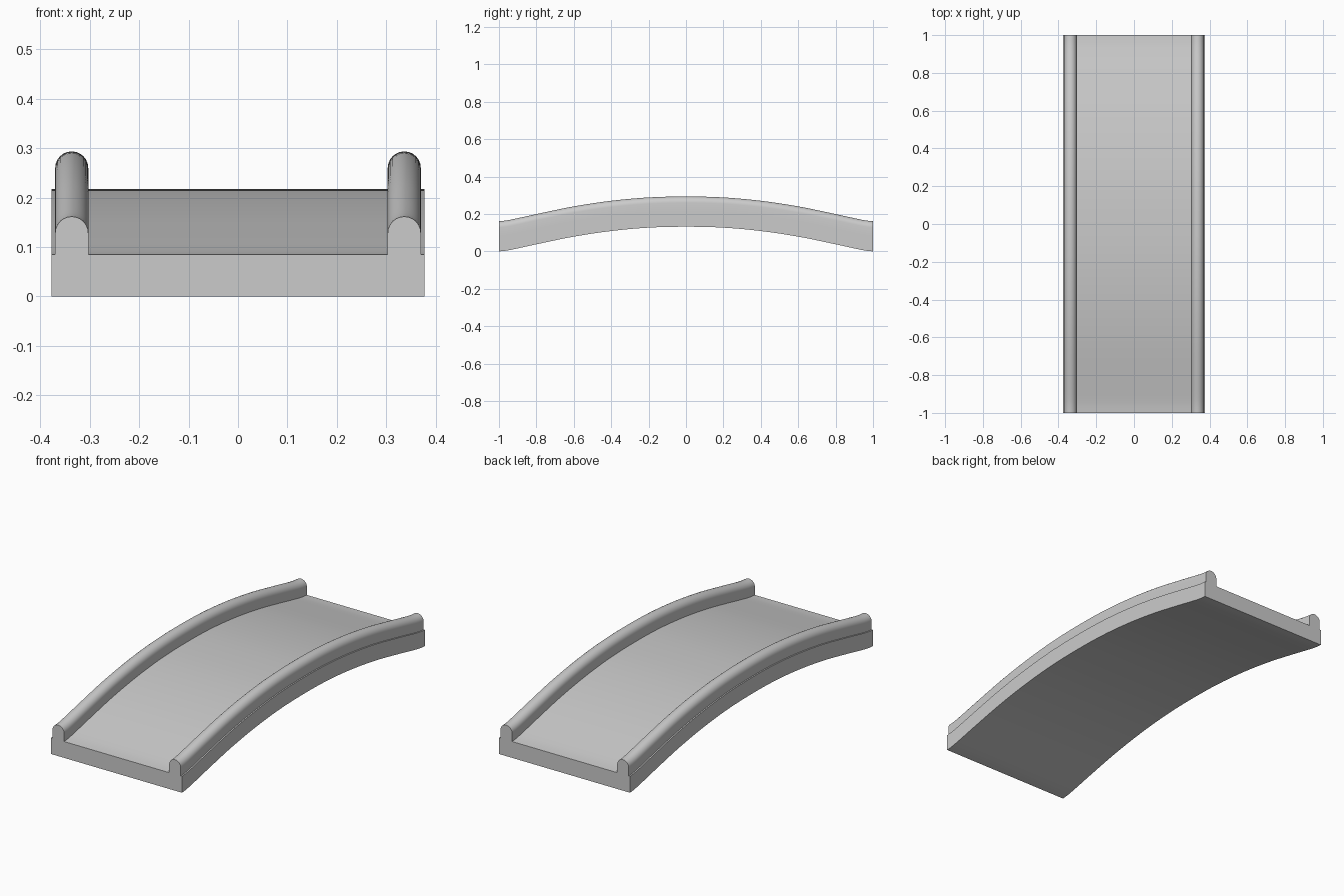
import bpy, bmesh, math

if "Cube" in bpy.data.objects:
    bpy.data.objects.remove(bpy.data.objects["Cube"])

# Arch of the walkway: (distance from middle, rise)
ARCH = [(0, .133), (.2, .128), (.4, .110), (.6, .080), (.8, .039),
        (.9, .017), (.96, .005), (1, 0.001)]


def rise(y):
    """Smooth (Hermite) interpolation of the arch points."""
    y = abs(y)
    pts = [(-ARCH[1][0], ARCH[1][1])] + ARCH + [(1.04, 0.0)]
    for i in range(1, len(pts) - 2):
        (x0, a), (x1, b), (x2, c), (x3, d) = pts[i - 1:i + 3]
        if y <= x2 + 1e-6:
            h = x2 - x1
            t = (y - x1) / h
            m1, m2 = (c - a) / (x2 - x0) * h, (d - b) / (x3 - x1) * h
            return ((2*t**3 - 3*t**2 + 1) * b + (t**3 - 2*t**2 + t) * m1
                    + (3*t**2 - 2*t**3) * c + (t**3 - t**2) * m2)


# Right half of the cross-section: deck edge, outer ledge, round rail, deck top
R, CX, DECK, SPRING = .0335, .3365, .085, .128
half = [(.377, 0), (.377, DECK), (CX + R, DECK)]
for k in range(13):
    a = math.pi * k / 12
    half.append((CX + R * math.cos(a), SPRING + R * math.sin(a)))
half.append((CX - R, DECK))
profile = half + [(-x, z) for x, z in reversed(half)]

# Sweep the cross-section along the arch
bm = bmesh.new()
steps = 64
rings = []
for s in range(steps + 1):
    y = -1 + 2 * s / steps
    dz = rise(y) - rise(1)
    rings.append([bm.verts.new((x, y, z + dz)) for x, z in profile])
n = len(profile)
for r0, r1 in zip(rings, rings[1:]):
    for i in range(n):
        j = (i + 1) % n
        bm.faces.new((r0[i], r0[j], r1[j], r1[i]))

# End caps
bm.faces.new(rings[0])
bm.faces.new(rings[-1][::-1])
bmesh.ops.recalc_face_normals(bm, faces=bm.faces)

mesh = bpy.data.meshes.new("bridge_deck_with_rails")
bm.to_mesh(mesh)
bm.free()
bridge = bpy.data.objects.new("bridge_deck_with_rails", mesh)
bpy.context.collection.objects.link(bridge)
bpy.context.view_layer.objects.active = bridge
bridge.select_set(True)
bpy.ops.object.shade_smooth_by_angle(angle=math.radians(35))
